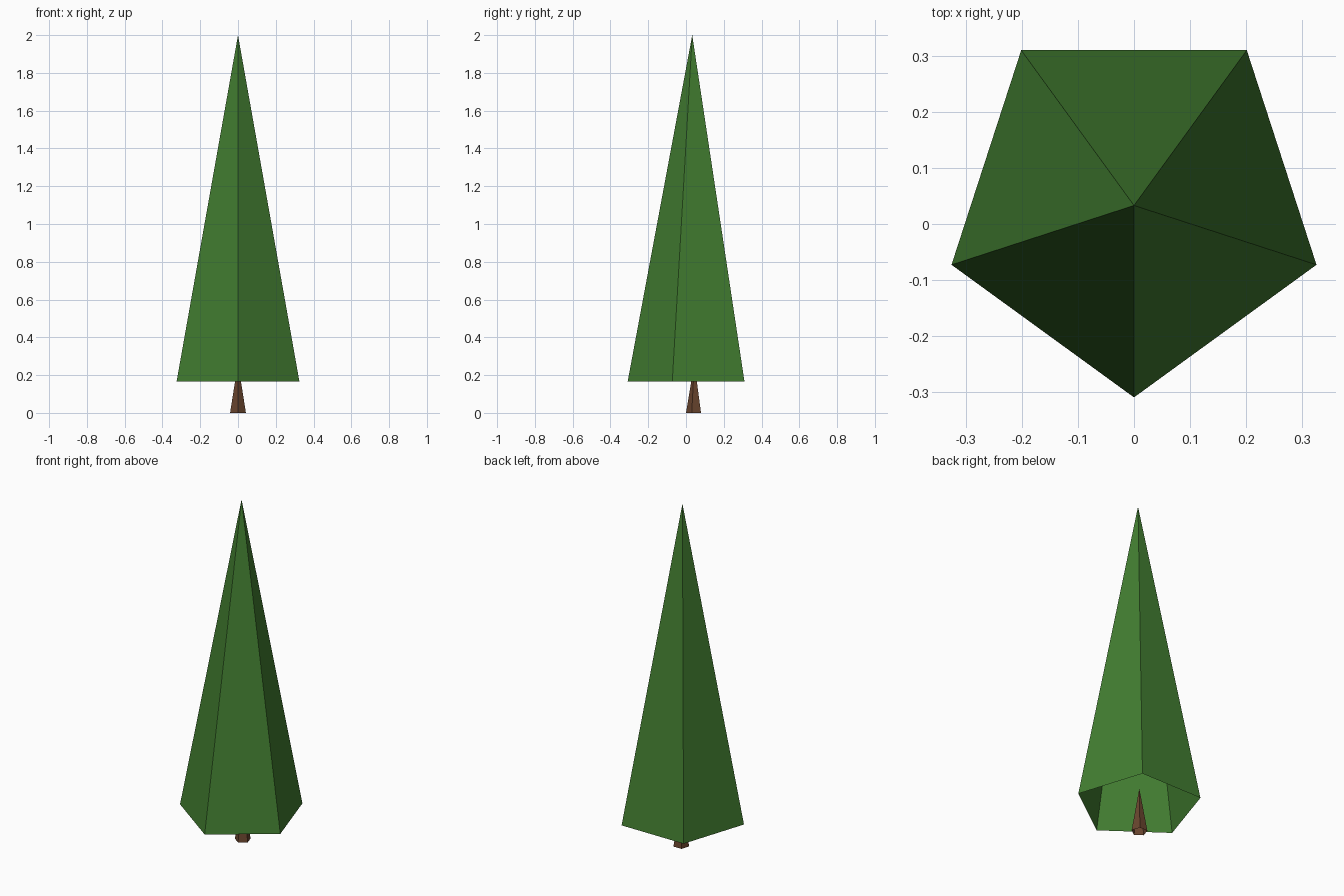
import bpy
import bmesh
from math import sin, cos, pi

cube = bpy.data.objects.get("Cube")
if cube:
    bpy.data.objects.remove(cube, do_unlink=True)


def make_material(name, rgb):
    mat = bpy.data.materials.new(name)
    mat.use_nodes = True
    mat.diffuse_color = (*rgb, 1)
    mat.node_tree.nodes["Principled BSDF"].inputs["Base Color"].default_value = (*rgb, 1)
    return mat


def open_cone(name, radius, centre_y, base_z, tip_z, mat, sides=5):
    """Flat-sided cone without a base, one corner pointing to the front."""
    bm = bmesh.new()
    tip = bm.verts.new((0, centre_y, tip_z))
    ring = []
    for i in range(sides):
        a = 2 * pi * i / sides - pi / 2
        ring.append(bm.verts.new((radius * cos(a), centre_y + radius * sin(a), base_z)))
    for i in range(sides):
        bm.faces.new((ring[i], ring[(i + 1) % sides], tip))
    mesh = bpy.data.meshes.new(name)
    bm.to_mesh(mesh)
    bm.free()
    mesh.materials.append(mat)
    obj = bpy.data.objects.new(name, mesh)
    bpy.context.collection.objects.link(obj)
    return obj


green = make_material("needle_green", (0.054, 0.205, 0.030))
brown = make_material("bark_brown", (0.138, 0.058, 0.027))

# Foliage: tall hollow five-sided cone
open_cone("foliage", 0.342, 0.033, 0.165, 2.0, green)

# Trunk: small tapering cone reaching up inside the foliage
open_cone("trunk", 0.044, 0.044, 0.0, 0.265, brown)
